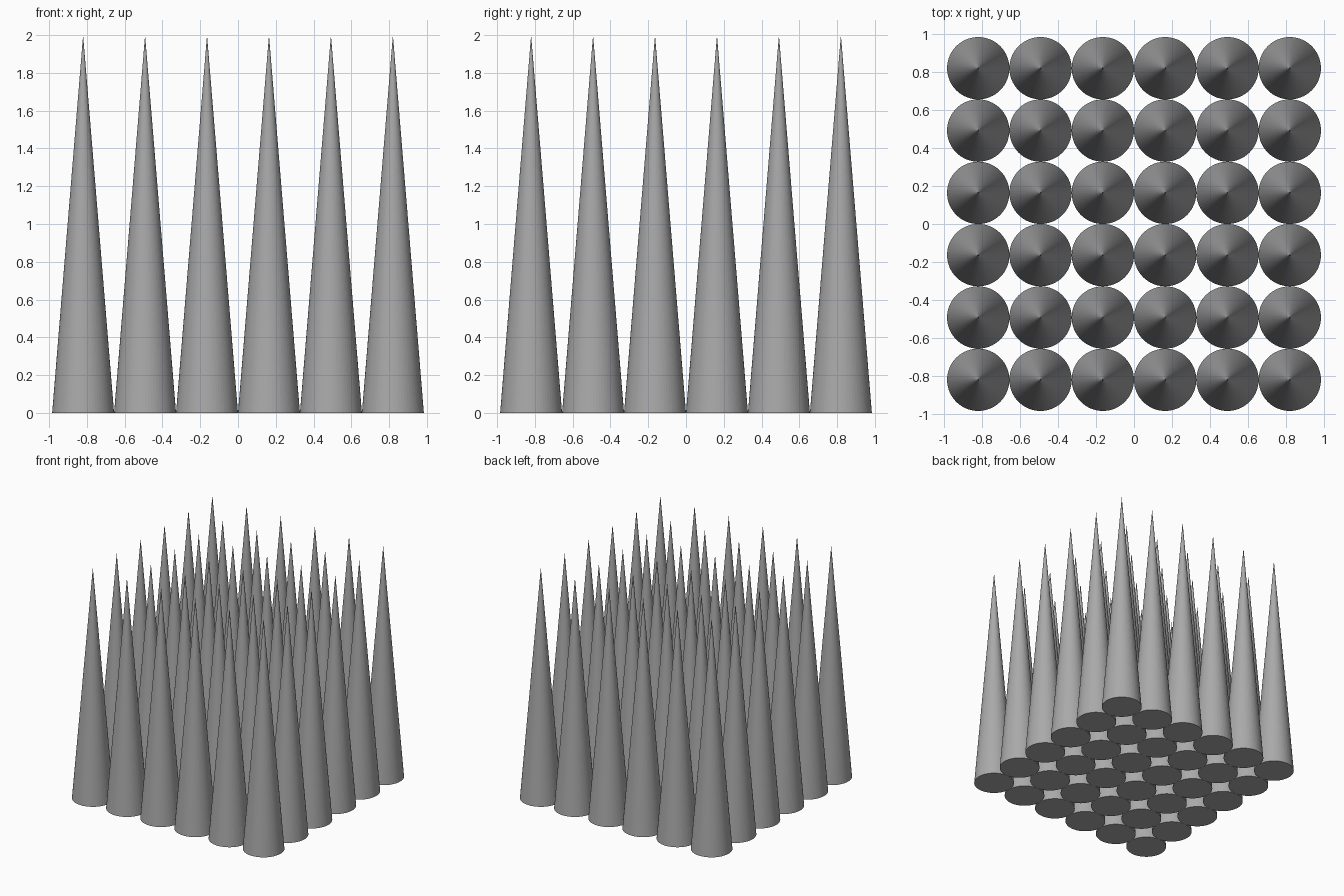
import bpy

if "Cube" in bpy.data.objects:
    bpy.data.objects.remove(bpy.data.objects["Cube"])

COUNT = 6
RADIUS = 0.164
HEIGHT = 2.0
PITCH = 2 * RADIUS

# Dark grey finish
dark_grey = bpy.data.materials.new("dark_grey")
dark_grey.diffuse_color = (0.4, 0.4, 0.4, 1)
dark_grey.use_nodes = True
dark_grey.node_tree.nodes["Principled BSDF"].inputs["Base Color"].default_value = dark_grey.diffuse_color

# One closed, faceted cone shared by every spike
bpy.ops.mesh.primitive_cone_add(vertices=64, radius1=RADIUS, radius2=0,
                                depth=HEIGHT, end_fill_type='NGON')
first = bpy.context.object
spike_mesh = first.data
spike_mesh.name = "spike"
spike_mesh.materials.append(dark_grey)

# Square grid of touching spikes
for row in range(COUNT):
    for col in range(COUNT):
        if row == 0 and col == 0:
            spike = first
        else:
            spike = bpy.data.objects.new("spike", spike_mesh)
            bpy.context.collection.objects.link(spike)
        spike.name = f"spike_row{row + 1}_col{col + 1}"
        spike.location = ((col - (COUNT - 1) / 2) * PITCH,
                          (row - (COUNT - 1) / 2) * PITCH,
                          HEIGHT / 2)
